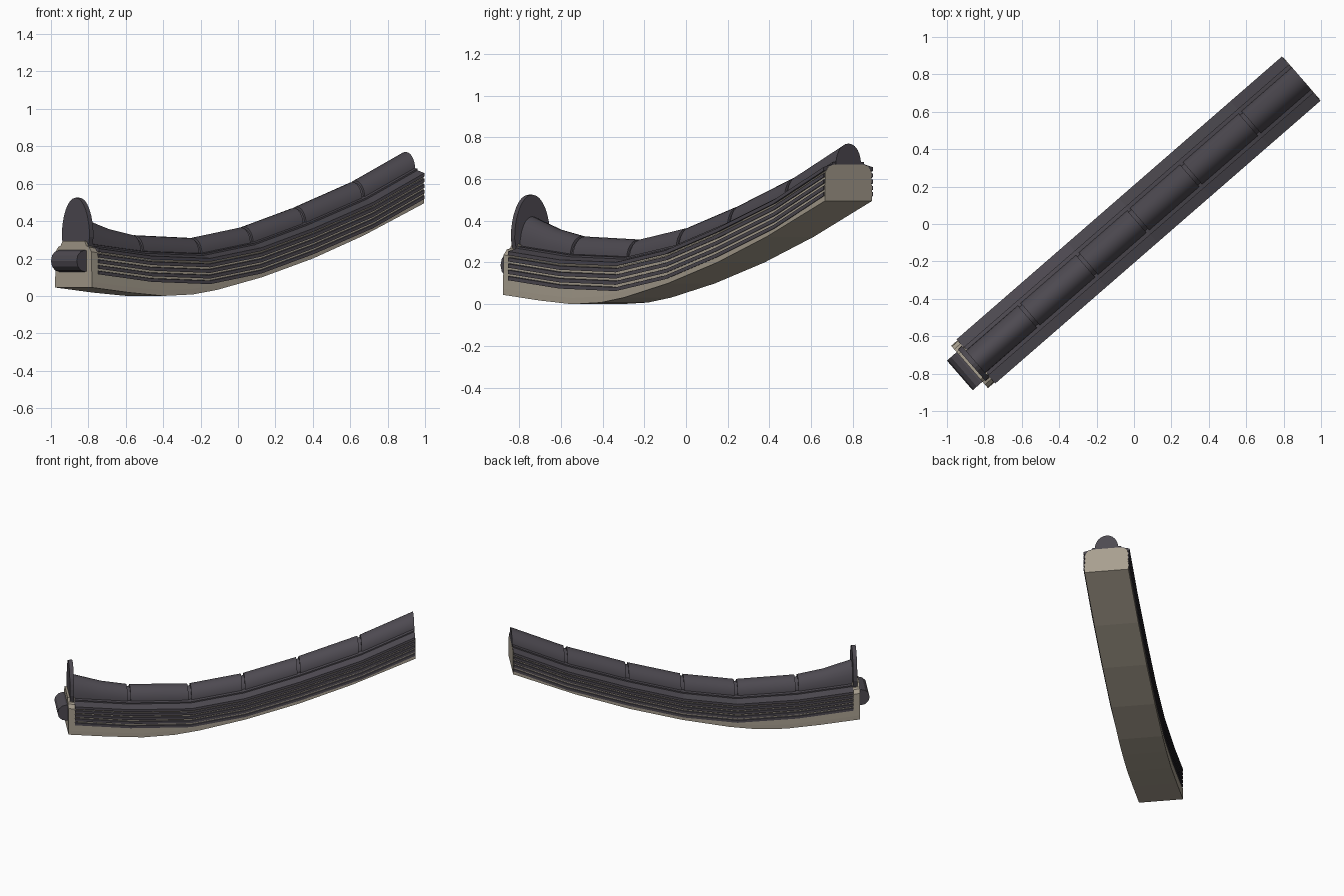
import bpy, bmesh, math

if "Cube" in bpy.data.objects:
    bpy.data.objects.remove(bpy.data.objects["Cube"])

ANG = math.radians(41)
U = (math.cos(ANG), math.sin(ANG))      # direction along the ridge
V = (-math.sin(ANG), math.cos(ANG))     # direction across the ridge


def material(name, rgb):
    m = bpy.data.materials.new(name)
    m.diffuse_color = (*rgb, 1)
    m.use_nodes = True
    m.node_tree.nodes["Principled BSDF"].inputs["Base Color"].default_value = m.diffuse_color
    return m


PLASTER = material("beige plaster", (0.39, 0.345, 0.275))
TILE = material("dark grey tile", (0.075, 0.068, 0.082))

# Heights along the ridge (distance, height)
BOTTOM = [(-1.165, .045), (-.9, .018), (-.66, .0), (-.45, .008), (-.28, .032), (.04, .1),
          (.4, .2), (.76, .323), (1.187, .495)]
STACK_TOP = [(-1.165, .272), (-1.12, .265), (-.745, .225), (-.333, .213), (.03, .27),
             (.404, .375), (.82, .512), (1.187, .67)]
ROLL_TOP = [(-1.13, .423), (-.93, .36), (-.745, .325), (-.333, .31), (.03, .368),
            (.404, .473), (.82, .612), (1.187, .77)]
JOINTS = [-1.13, -.745, -.333, .03, .404, .82, 1.187]


def height(curve, s):
    for (a, za), (b, zb) in zip(curve, curve[1:]):
        if s <= b:
            return za + (zb - za) * (s - a) / (b - a)
    return curve[-1][1]


def place(s, v, z):
    return (s * U[0] + v * V[0], s * U[1] + v * V[1], z)


def finish(name, bm, mat, smooth=False):
    bmesh.ops.recalc_face_normals(bm, faces=bm.faces)
    me = bpy.data.meshes.new(name)
    bm.to_mesh(me)
    bm.free()
    me.materials.append(mat)
    ob = bpy.data.objects.new(name, me)
    bpy.context.collection.objects.link(ob)
    if smooth:
        bpy.context.view_layer.objects.active = ob
        ob.select_set(True)
        bpy.ops.object.shade_smooth_by_angle(angle=math.radians(30))
        ob.select_set(False)
    return ob


def loft(name, stations, section, mat, smooth=False):
    """Closed cross-sections (v, z) joined along the ridge, capped at both ends."""
    bm = bmesh.new()
    rings = [[bm.verts.new(place(s, v, z)) for v, z in section(s)] for s in stations]
    n = len(rings[0])
    for a, b in zip(rings, rings[1:]):
        for i in range(n):
            j = (i + 1) % n
            bm.faces.new((a[i], a[j], b[j], b[i]))
    bm.faces.new(rings[0])
    bm.faces.new(rings[-1])
    return finish(name, bm, mat, smooth)


def mirrored(half):
    return half + [(-v, z) for v, z in reversed(half)]


# Plaster body with bevelled shoulders
def body_section(s):
    b, t = height(BOTTOM, s), height(STACK_TOP, s)
    return mirrored([(.15, b), (.15, b + .03), (.145, t - .035), (.125, t - .01), (.09, t)])


body_stations = sorted({s for s, _ in BOTTOM} | {s for s, _ in STACK_TOP})
loft("plaster_body", body_stations, body_section, PLASTER)


# Raised plaster neck under the end ornament
def neck_section(s):
    t = height(STACK_TOP, s)
    return mirrored([(.12, t - .03), (.09, t + .022)])


loft("end_neck", [-1.165, -1.115], neck_section, PLASTER)

# Stacked flat tile courses along both sides
course_stations = [-1.12] + JOINTS[1:-1] + [1.184]
for k in range(1, 5):
    def course_section(s, k=k):
        t = height(STACK_TOP, s) - .012 - .03 * k
        w = .157
        return mirrored([(.13, t - .012), (w, t - .018), (w, t), (.13, t + .006)])
    loft(f"flat_tile_course_{k}", course_stations, course_section, TILE)


# Sloped top course and the narrower bed below the round tiles
def cover_section(s):
    t = height(STACK_TOP, s)
    return mirrored([(.1, t - .022), (.157, t - .03), (.157, t - .012), (.1, t + .003)])


def bed_section(s):
    t = height(STACK_TOP, s)
    return mirrored([(.1, t - .01), (.1, t + .012), (.07, t + .016)])


loft("top_cover_course", course_stations, cover_section, TILE)
loft("round_tile_bed", course_stations, bed_section, TILE)


# Round ridge tiles, with a thinner core showing in the joints
def roll_section(scale):
    def section(s):
        base, top = height(STACK_TOP, s) - .005, height(ROLL_TOP, s)
        pts = []
        for i in range(13):
            a = math.pi * i / 12
            pts.append((.08 * scale * math.cos(a),
                        base + (top - base) * scale * math.sin(a) ** .9 if 0 < i < 12 else base))
        return pts
    return section


loft("ridge_core", JOINTS[:1] + [-.93] + JOINTS[1:-1] + [1.18], roll_section(.86), TILE, True)
for k, (a, b) in enumerate(zip(JOINTS, JOINTS[1:])):
    a += .01 if k else 0
    b -= .01 if k < 5 else 0
    stations = [a, -.93, b] if k == 0 else [a, b]
    loft(f"ridge_tile_{k + 1}", stations, roll_section(1), TILE, True)

# Rounded upright end plate
bm = bmesh.new()
outline = [(.1, .25)]
for i in range(17):
    a = math.pi * i / 16
    outline.append((.113 * math.cos(a), .315 + .21 * math.sin(a)))
outline.append((-.1, .25))
front = [bm.verts.new(place(-1.15, v, z)) for v, z in outline]
back = [bm.verts.new(place(-1.122, v, z)) for v, z in outline]
bm.faces.new(front)
bm.faces.new(back)
for i in range(len(front)):
    j = (i + 1) % len(front)
    bm.faces.new((front[i], front[j], back[j], back[i]))
finish("end_plate", bm, TILE)

# Crosswise round bar on the low end
bm = bmesh.new()
ends = []
for v in (-.105, .105):
    ends.append([bm.verts.new(place(-1.176 + .058 * math.cos(i * math.pi / 6), v,
                                    .187 + .058 * math.sin(i * math.pi / 6))) for i in range(12)])
    bm.faces.new(ends[-1])
for i in range(12):
    j = (i + 1) % 12
    bm.faces.new((ends[0][i], ends[0][j], ends[1][j], ends[1][i]))
finish("end_bar", bm, TILE)
